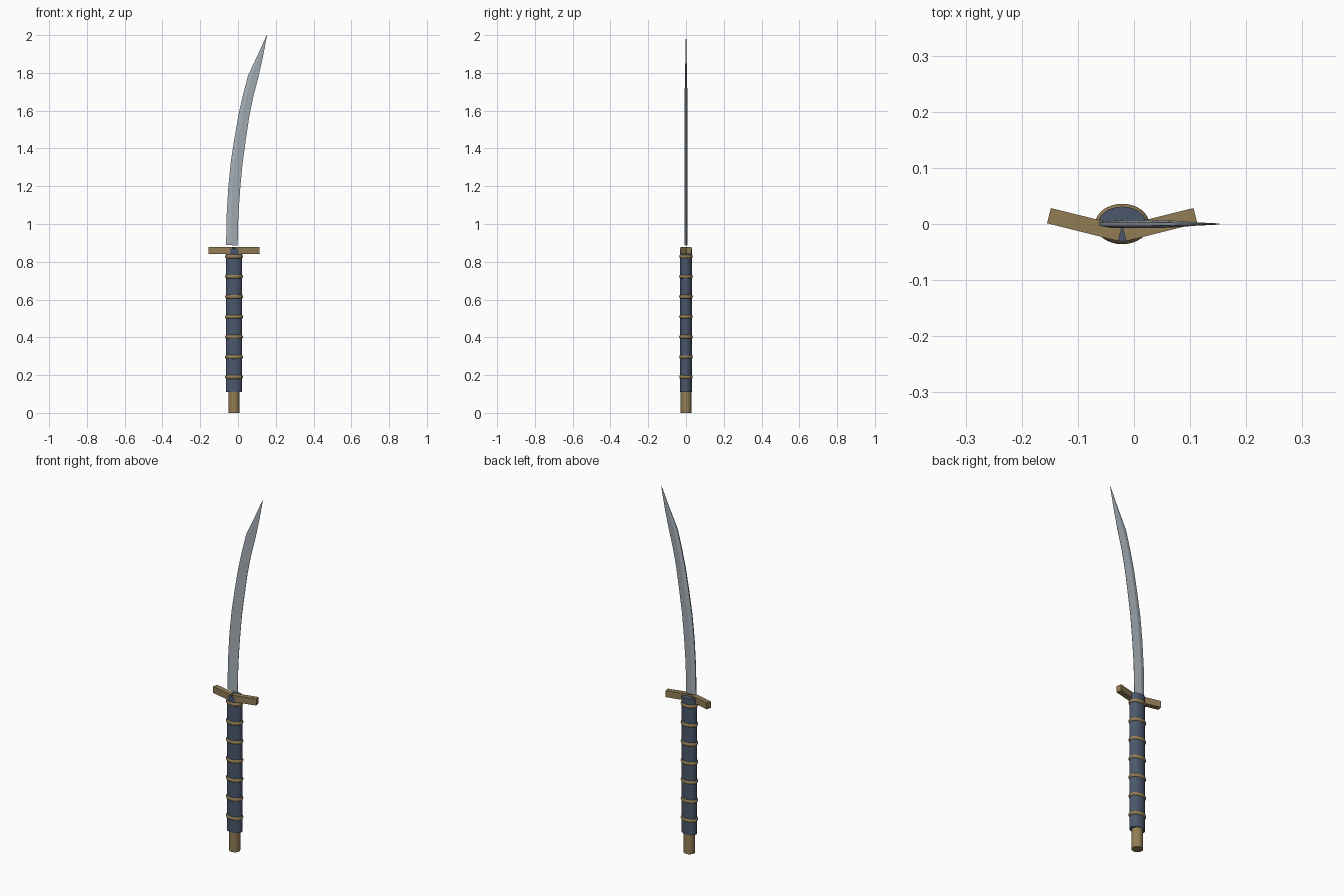
import bpy, bmesh, math

if "Cube" in bpy.data.objects:
    bpy.data.objects.remove(bpy.data.objects["Cube"])

CX = -0.021  # handle axis


def material(name, rgb):
    m = bpy.data.materials.new(name)
    m.diffuse_color = (*rgb, 1)
    m.use_nodes = True
    m.node_tree.nodes["Principled BSDF"].inputs["Base Color"].default_value = m.diffuse_color
    return m


STEEL = material("steel", (0.38, 0.43, 0.47))
BRASS = material("brass", (0.29, 0.205, 0.09))
WRAP = material("wrap", (0.07, 0.095, 0.15))


def finish(name, mat, smooth=True):
    o = bpy.context.object
    o.name = name
    o.data.materials.append(mat)
    bpy.ops.object.transform_apply(location=False, rotation=True, scale=True)
    if smooth:
        bpy.ops.object.shade_smooth_by_angle(angle=math.radians(40))
    return o


def cylinder(name, rx, ry, z0, z1, mat):
    bpy.ops.mesh.primitive_cylinder_add(vertices=32, radius=1, depth=z1 - z0,
                                        location=(CX, 0, (z0 + z1) / 2))
    bpy.context.object.scale = (rx, ry, 1)
    finish(name, mat)


# Pommel and oval grip
cylinder("pommel", 0.029, 0.028, 0.0, 0.13, BRASS)
cylinder("grip", 0.043, 0.031, 0.11, 0.87, WRAP)

# Binding rings, evenly spaced up the grip
for i in range(7):
    bpy.ops.mesh.primitive_torus_add(major_radius=0.037, minor_radius=0.011,
                                     major_segments=32, minor_segments=10,
                                     location=(CX, 0, 0.19 + i * 0.1063))
    bpy.context.object.scale = (1, 0.75, 1)
    finish(f"grip_ring_{i + 1}", BRASS)

# Guard: two bars swept backwards in a V
for side, label in ((-1, "left"), (1, "right")):
    bpy.ops.mesh.primitive_cube_add(size=1, location=(CX + side * 0.067, -0.001, 0.86),
                                    rotation=(0, 0, side * math.radians(14)))
    bpy.context.object.scale = (0.131, 0.028, 0.036)
    finish(f"guard_bar_{label}", BRASS, smooth=False)

# Blade stations: z of spine, x of spine, z of edge, x of edge, half thickness
stations = [
    (0.89, -0.063, 0.885, -0.002, 0.007),
    (1.05, -0.060, 1.05, 0.002, 0.007),
    (1.20, -0.051, 1.19, 0.012, 0.007),
    (1.33, -0.038, 1.32, 0.024, 0.007),
    (1.46, -0.018, 1.45, 0.042, 0.007),
    (1.58, 0.003, 1.57, 0.060, 0.007),
    (1.69, 0.028, 1.67, 0.080, 0.007),
    (1.785, 0.053, 1.765, 0.105, 0.006),
    (1.89, 0.102, 1.87, 0.129, 0.003),
    (2.00, 0.152, 1.995, 0.153, 0.001),
]
bm = bmesh.new()
rings = []
for zs, xs, ze, xe, t in stations:
    xr, zr = xs + 0.35 * (xe - xs), zs + 0.35 * (ze - zs)
    section = [(xs, -t * 0.45, zs), (xr, -t, zr), (xe, -t * 0.1, ze),
               (xe, t * 0.1, ze), (xr, t, zr), (xs, t * 0.45, zs)]
    rings.append([bm.verts.new(p) for p in section])
for a, b in zip(rings, rings[1:]):
    for i in range(6):
        j = (i + 1) % 6
        bm.faces.new((a[i], a[j], b[j], b[i]))
bm.faces.new(rings[0])
bm.faces.new(rings[-1])
bmesh.ops.recalc_face_normals(bm, faces=bm.faces)
mesh = bpy.data.meshes.new("blade")
bm.to_mesh(mesh)
bm.free()
mesh.materials.append(STEEL)
bpy.context.collection.objects.link(bpy.data.objects.new("blade", mesh))
